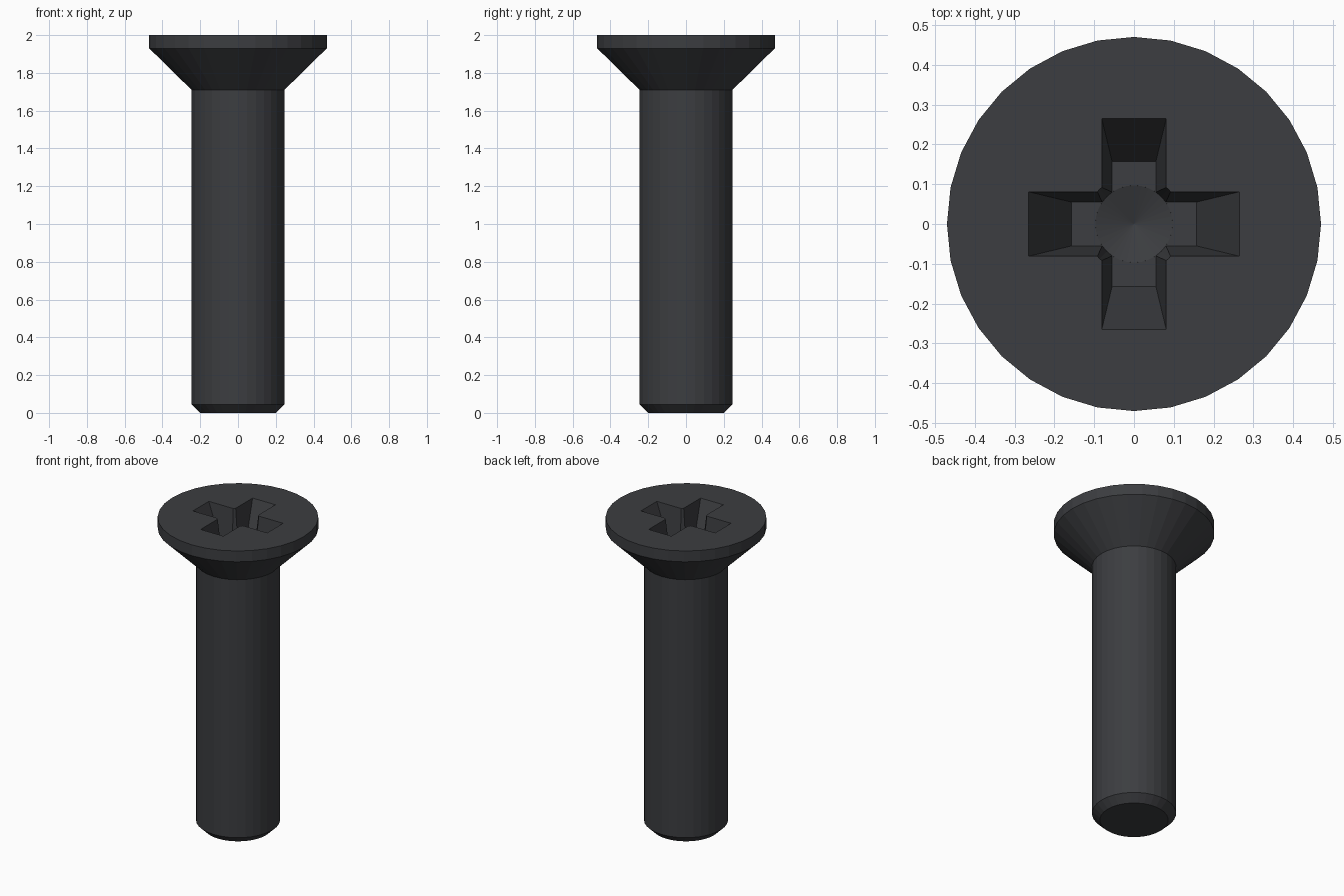
import bpy, bmesh
from math import cos, sin, pi

if "Cube" in bpy.data.objects:
    bpy.data.objects.remove(bpy.data.objects["Cube"])

TOP, DEPTH = 2.0, 0.25


def circle(r, z, n=32):
    return [(r * cos(2 * pi * i / n), r * sin(2 * pi * i / n), z) for i in range(n)]


def cross(length, width, z):
    pts = []
    for c, s in ((1, 0), (0, 1), (-1, 0), (0, -1)):
        for x, y in ((length, -width), (length, width), (width, width)):
            pts.append((c * x - s * y, s * x + c * y, z))
    return pts


def loft(name, rings, apex=None):
    """Skin a stack of rings, listed bottom to top; optional point at the bottom."""
    bm = bmesh.new()
    loops = [[bm.verts.new(p) for p in ring] for ring in rings]
    n = len(loops[0])
    for a, b in zip(loops, loops[1:]):
        for i in range(n):
            j = (i + 1) % n
            bm.faces.new((a[i], a[j], b[j], b[i]))
    bm.faces.new(loops[-1])
    if apex is None:
        bm.faces.new(loops[0][::-1])
    else:
        tip = bm.verts.new((0, 0, apex))
        for i in range(n):
            bm.faces.new((loops[0][(i + 1) % n], loops[0][i], tip))
    bmesh.ops.recalc_face_normals(bm, faces=bm.faces)
    mesh = bpy.data.meshes.new(name)
    bm.to_mesh(mesh)
    bm.free()
    obj = bpy.data.objects.new(name, mesh)
    bpy.context.collection.objects.link(obj)
    return obj


# Screw body: chamfered tip, shank, countersunk head
profile = [(0.2, 0), (0.246, 0.045), (0.246, 1.71), (0.47, 1.93), (0.47, TOP)]
screw = loft("countersunk_screw", [circle(r, z) for r, z in profile])
mat = bpy.data.materials.new("dark_steel")
mat.diffuse_color = (0.045, 0.047, 0.052, 1)
mat.use_nodes = True
mat.node_tree.nodes["Principled BSDF"].inputs["Base Color"].default_value = mat.diffuse_color
screw.data.materials.append(mat)

# Drive recess: tapered cross and a pointed round core
floor = TOP - DEPTH
over = 0.2  # share of the depth by which the cutters rise above the head


def taper(low, high):
    return high + (high - low) * over


lid = TOP + DEPTH * over
cutters = [
    loft("cross_cutter", [cross(0.157, 0.055, floor),
                          cross(taper(0.157, 0.265), taper(0.055, 0.081), lid)]),
    loft("core_cutter", [circle(0.097, floor - 0.001),
                         circle(taper(0.097, 0.123), lid)], apex=floor - 0.035),
]
bpy.context.view_layer.objects.active = screw
for cutter in cutters:
    cutter.hide_render = True
    mod = screw.modifiers.new("recess", 'BOOLEAN')
    mod.operation = 'DIFFERENCE'
    mod.solver = 'EXACT'
    mod.object = cutter
    bpy.ops.object.modifier_apply(modifier=mod.name)
    bpy.data.objects.remove(cutter)
